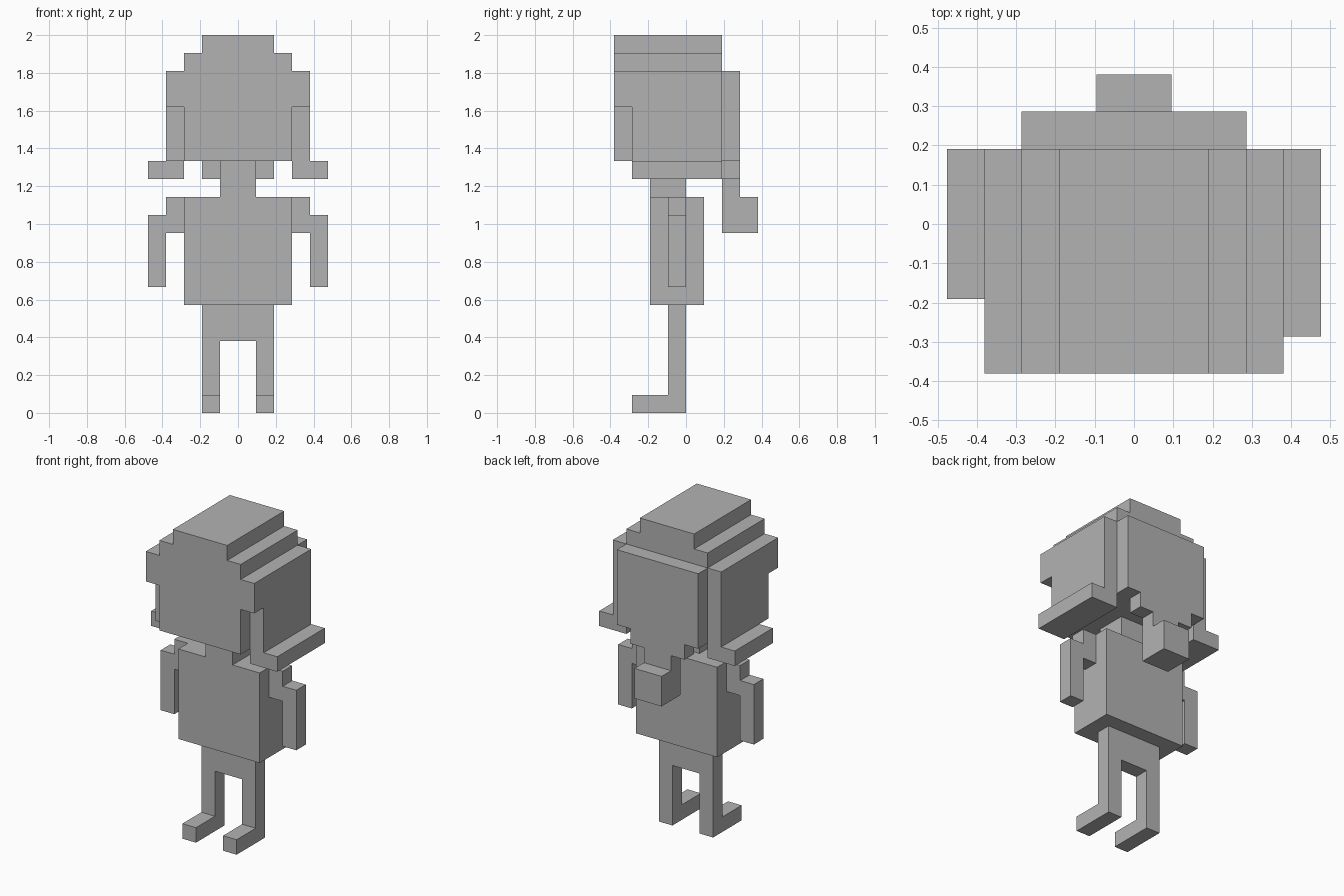
import bpy
import bmesh

cube = bpy.data.objects.get("Cube")
if cube:
    bpy.data.objects.remove(cube, do_unlink=True)

U = 2 / 21  # one block

grey = bpy.data.materials.new("plain grey")
grey.use_nodes = True
colour = (0.45, 0.45, 0.45, 1)
grey.diffuse_color = colour
grey.node_tree.nodes["Principled BSDF"].inputs["Base Color"].default_value = colour


def prism(name, outline, front, back):
    """Extrude an x-z outline from front to back, all in blocks."""
    bm = bmesh.new()
    face = bm.faces.new([bm.verts.new((x * U, front * U, z * U)) for x, z in outline])
    moved = bmesh.ops.extrude_face_region(bm, geom=[face])["geom"]
    verts = [v for v in moved if isinstance(v, bmesh.types.BMVert)]
    bmesh.ops.translate(bm, verts=verts, vec=(0, (back - front) * U, 0))
    bmesh.ops.recalc_face_normals(bm, faces=bm.faces)
    mesh = bpy.data.meshes.new(name)
    bm.to_mesh(mesh)
    bm.free()
    mesh.materials.append(grey)
    obj = bpy.data.objects.new(name, mesh)
    bpy.context.collection.objects.link(obj)
    return obj


def box(name, x0, x1, front, back, z0, z1):
    return prism(name, [(x0, z0), (x1, z0), (x1, z1), (x0, z1)], front, back)


def symmetric(name, half, front, back):
    """Prism whose outline is the +x half plus its mirror image."""
    return prism(name, half + [(-x, z) for x, z in reversed(half)], front, back)


# Legs joined by the hips
symmetric("legs", [(1, 4), (1, 0), (2, 0), (2, 6)], -1, 0)

# Torso and neck
box("torso", -3, 3, -2, 1, 6, 12)
box("neck", -1, 1, -2, 0, 12, 14)

# Head with stepped hair on top
symmetric("head", [(3, 14), (3, 17), (4, 17), (4, 19), (3, 19),
                   (3, 20), (2, 20), (2, 21)], -4, 2)

# Back hair narrowing into a ponytail
symmetric("back_hair", [(1, 10), (1, 13), (2, 13), (2, 14), (3, 14), (3, 19)], 2, 3)
box("ponytail_tip", -1, 1, 3, 4, 10, 12)

# Paired parts; the hair flare is shorter on the right
arm = [(3, 10), (4, 10), (4, 7), (5, 7), (5, 11), (4, 11), (4, 12), (3, 12)]
for side, s, flare_front in (("left", 1, -3), ("right", -1, -2)):
    box(side + "_foot", s, 2 * s, -3, -1, 0, 1)
    prism(side + "_arm", [(s * x, z) for x, z in arm], -1, 0)
    box(side + "_hair_lock", 3 * s, 4 * s, -3, 2, 14, 17)
    box(side + "_hair_flare", 3 * s, 5 * s, flare_front, 2, 13, 14)
